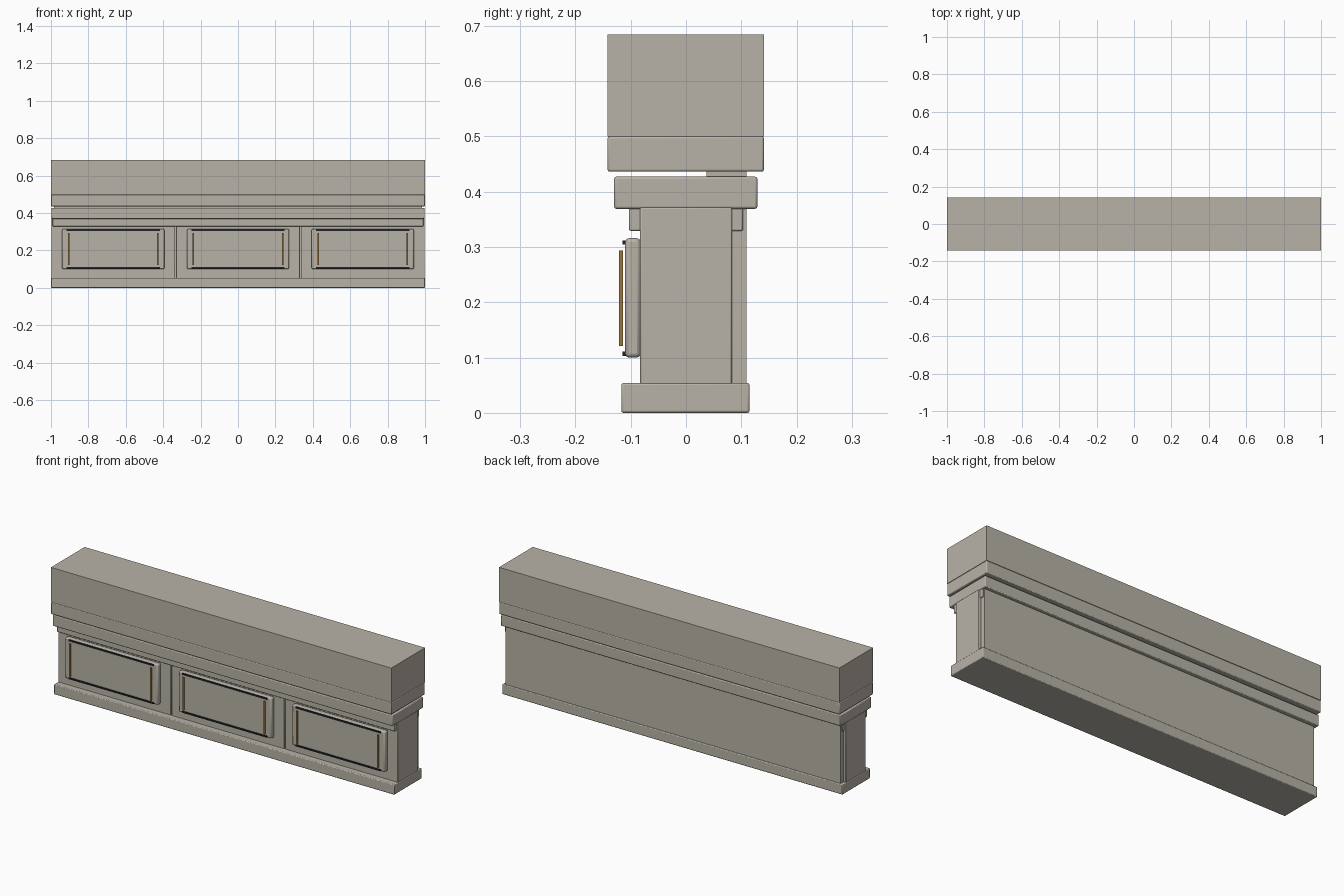
import bpy

cube = bpy.data.objects.get("Cube")
if cube:
    bpy.data.objects.remove(cube, do_unlink=True)


def material(name, rgb):
    mat = bpy.data.materials.new(name)
    mat.use_nodes = True
    mat.diffuse_color = (*rgb, 1)
    mat.node_tree.nodes["Principled BSDF"].inputs["Base Color"].default_value = (*rgb, 1)
    return mat


stone = material("warm grey stone", (0.48, 0.45, 0.39))
dark = material("dark metal", (0.015, 0.018, 0.02))
brass = material("aged brass", (0.32, 0.18, 0.05))


def box(name, x, y, z, mat=stone, bevel=0.0):
    """Box between pairs of x, y and z limits, with optional rounded edges."""
    limits = (x, y, z)
    bpy.ops.mesh.primitive_cube_add(size=1, location=[(a + b) / 2 for a, b in limits])
    obj = bpy.context.object
    obj.name = name
    obj.scale = [b - a for a, b in limits]
    bpy.ops.object.transform_apply(location=False, rotation=False, scale=True)
    obj.data.materials.append(mat)
    if bevel:
        mod = obj.modifiers.new("soft edges", "BEVEL")
        mod.width = bevel
        mod.segments = 2
        bpy.ops.object.shade_smooth_by_angle()
    return obj


# Plinth, continuous back panel and mouldings under the counter
box("plinth", (-1, 1), (-0.117, 0.115), (0, 0.054), bevel=0.004)
box("back_panel", (-0.985, 0.985), (0.08, 0.109), (0.05, 0.372))
box("front_moulding", (-0.992, 0.992), (-0.103, -0.08), (0.329, 0.372), bevel=0.003)
box("back_moulding", (-0.992, 0.992), (0.08, 0.103), (0.329, 0.372), bevel=0.003)

# Counter, spacer and upper block
box("counter", (-0.998, 0.998), (-0.13, 0.129), (0.369, 0.427), bevel=0.004)
box("spacer", (-0.985, 0.985), (0.037, 0.109), (0.425, 0.438))
box("upper_ledge", (-1, 1), (-0.142, 0.141), (0.436, 0.5), bevel=0.004)
box("upper_block", (-1, 1), (-0.142, 0.141), (0.5, 0.684))

# Three body sections, each with a raised panel and its trim
for label, cx in (("right", -0.667), ("middle", 0), ("left", 0.667)):
    half = 0.331
    box(label + "_body", (cx - half, cx + half), (-0.083, 0.083), (0.05, 0.372), bevel=0.003)
    box(label + "_raised_panel", (cx - 0.273, cx + 0.273), (-0.11, -0.082), (0.1, 0.316), bevel=0.007)
    for level, z in (("lower", 0.107), ("upper", 0.308)):
        box(f"{label}_{level}_dark_strip", (cx - 0.249, cx + 0.249),
            (-0.115, -0.108), (z - 0.004, z + 0.004), dark)
    for side, sx in (("right", -1), ("left", 1)):
        bar = cx + sx * 0.238
        box(f"{label}_{side}_brass_bar", (bar - 0.004, bar + 0.004),
            (-0.121, -0.114), (0.121, 0.294), brass)
